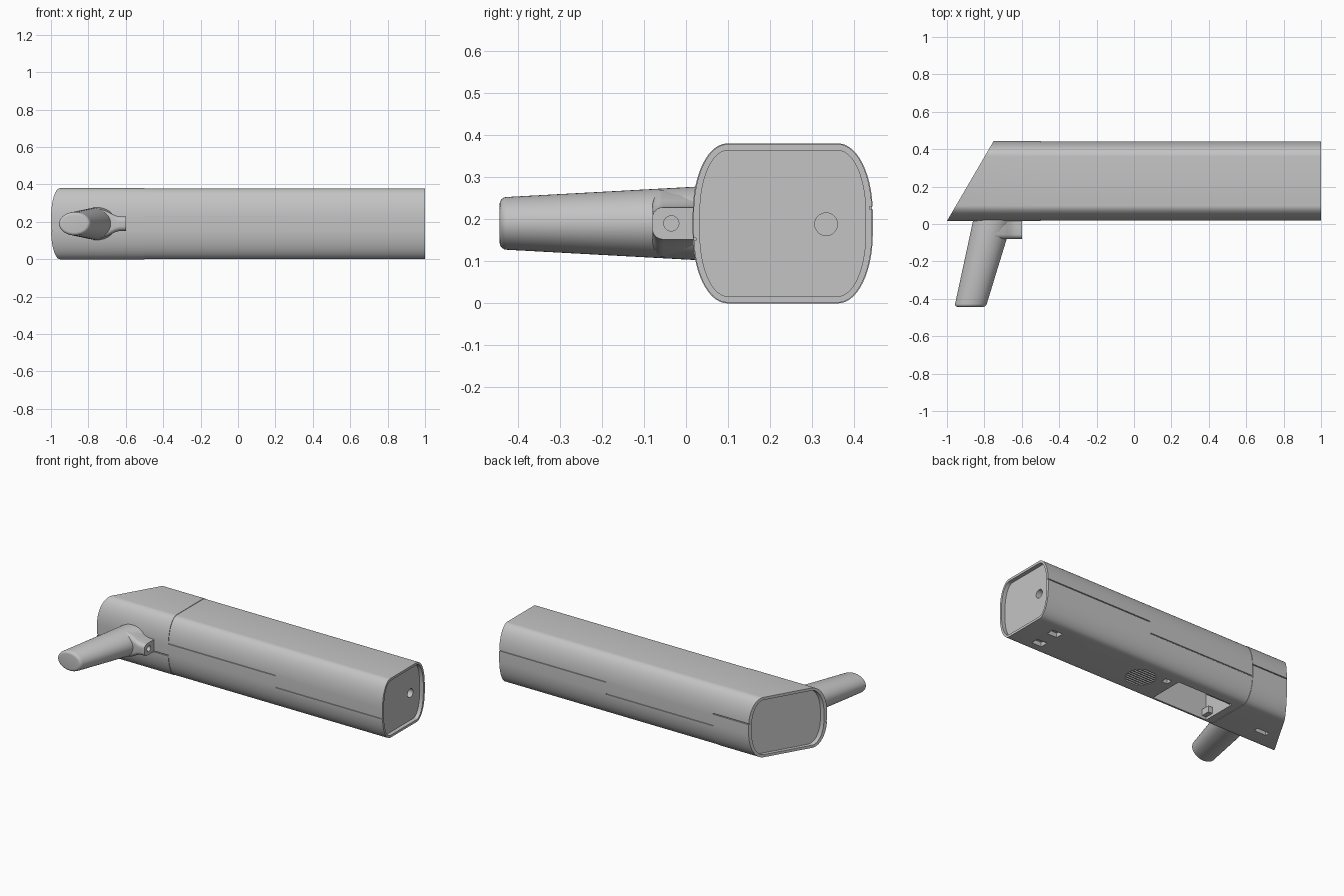
import bpy, bmesh, math
from mathutils import Vector, Matrix

cube = bpy.data.objects.get("Cube")
if cube:
    bpy.data.objects.remove(cube, do_unlink=True)

# Single grey plastic
GREY = (0.55, 0.55, 0.55, 1)
mat = bpy.data.materials.new("grey_plastic")
mat.use_nodes = True
mat.diffuse_color = GREY
mat.node_tree.nodes["Principled BSDF"].inputs["Base Color"].default_value = GREY


def finish(name, bm):
    bmesh.ops.recalc_face_normals(bm, faces=bm.faces)
    mesh = bpy.data.meshes.new(name)
    bm.to_mesh(mesh)
    bm.free()
    obj = bpy.data.objects.new(name, mesh)
    bpy.context.collection.objects.link(obj)
    mesh.materials.append(mat)
    return obj


def loft(name, rings):
    """Skin a list of equal-length rings and close both ends."""
    bm = bmesh.new()
    rows = [[bm.verts.new(p) for p in ring] for ring in rings]
    n = len(rows[0])
    for a, b in zip(rows, rows[1:]):
        for i in range(n):
            j = (i + 1) % n
            bm.faces.new((a[i], a[j], b[j], b[i]))
    bm.faces.new(rows[0])
    bm.faces.new(rows[-1])
    return finish(name, bm)


def section(x_at, y0, y1, z0, z1, ry, rz, seg=14):
    """Rectangle in y-z with elliptical corners; x_at gives x for each y."""
    pts = []
    corners = ((y1 - ry, z1 - rz), (y0 + ry, z1 - rz), (y0 + ry, z0 + rz), (y1 - ry, z0 + rz))
    for k, (cy, cz) in enumerate(corners):
        for i in range(seg + 1):
            a = math.pi / 2 * (k + i / seg)
            y = cy + ry * math.cos(a)
            pts.append(Vector((x_at(y), y, cz + rz * math.sin(a))))
    return pts


def body_ring(x_at, inset):
    return section(x_at, 0.016 + inset, 0.444 - inset, inset, 0.38 - inset,
                   0.082 - inset, 0.165 - inset)


def add_box(bm, x0, x1, y0, y1, z0, z1):
    centre = Vector((x0 + x1, y0 + y1, z0 + z1)) / 2
    bmesh.ops.create_cube(bm, size=1, matrix=Matrix.Translation(centre)
                          @ Matrix.Diagonal((x1 - x0, y1 - y0, z1 - z0, 1)))


def add_bore(bm, x0, x1, y, z, r):
    bmesh.ops.create_cone(bm, cap_ends=True, segments=32, radius1=r, radius2=r, depth=x1 - x0,
                          matrix=Matrix.Translation(((x0 + x1) / 2, y, z))
                          @ Matrix.Rotation(math.pi / 2, 4, 'Y'))


def cut(target, bm):
    cutter = finish("cutter", bm)
    cutter.hide_render = True
    mod = target.modifiers.new("cut", 'BOOLEAN')
    mod.operation = 'DIFFERENCE'
    mod.solver = 'EXACT'
    mod.object = cutter
    bpy.context.view_layer.objects.active = target
    bpy.ops.object.modifier_apply(modifier=mod.name)
    bpy.data.objects.remove(cutter, do_unlink=True)


def smooth(obj):
    bpy.ops.object.select_all(action='DESELECT')
    obj.select_set(True)
    bpy.context.view_layer.objects.active = obj
    bpy.ops.object.shade_smooth_by_angle(angle=math.radians(30))


JOINT, SEAM_END, WALL = -0.5, 0.25, 0.017
LOW, HIGH = 0.152, 0.227


def at(x):
    return lambda y: x


def slant(shift=0):
    return lambda y: -1 + (y - 0.016) * 0.584 + shift


# Long casing with a recessed end panel
body = loft("main_casing", [
    body_ring(at(JOINT + 0.001), 0.002), body_ring(at(1), 0.002),
    body_ring(at(1), WALL), body_ring(at(0.975), WALL)])

# Slanted end casing, slightly fuller, with its own recessed panel
cap = loft("slanted_end_casing", [
    body_ring(at(JOINT), 0), body_ring(slant(), 0),
    body_ring(slant(), WALL), body_ring(slant(0.025), WALL)])


def add_seam(bm, x0, x1, front_z, back_z):
    for y, z in ((0.016, front_z), (0.444, back_z)):
        add_box(bm, x0, x1, y - 0.008, y + 0.008, z - 0.003, z + 0.003)


# Staggered side seams
bm = bmesh.new()
add_seam(bm, JOINT, SEAM_END, HIGH, LOW)
add_seam(bm, SEAM_END + 0.002, 1.05, LOW, HIGH)
# Socket in the end panel
add_bore(bm, 0.93, 0.99, 0.333, 0.188, 0.027)
# Underside mounting slots and small latch slot
for y in (0.155, 0.29):
    add_box(bm, 0.79, 0.86, y - 0.025, y + 0.025, -0.02, 0.03)
add_box(bm, -0.02, 0.02, 0.265, 0.305, -0.02, 0.03)
# Battery bay
add_box(bm, -0.45, -0.06, 0.095, 0.32, -0.02, 0.2)
# Round speaker grille made of parallel slots
for i in range(-4, 5):
    dy = i * 0.019
    half = math.sqrt(0.088 ** 2 - dy ** 2)
    add_box(bm, 0.14 - half, 0.14 + half, 0.225 + dy - 0.006, 0.225 + dy + 0.006, -0.02, 0.02)
cut(body, bm)

# Seam and slot of the slanted end
bm = bmesh.new()
add_seam(bm, -1.05, JOINT + 0.02, LOW, HIGH)
add_box(bm, -0.815, -0.73, 0.18, 0.21, -0.02, 0.03)
cut(cap, bm)

# Rails inside the battery bay
bm = bmesh.new()
add_box(bm, -0.45, -0.28, 0.3, 0.322, 0.012, 0.03)
add_box(bm, -0.452, -0.42, 0.093, 0.15, 0.02, 0.06)
finish("battery_bay_rails", bm)


# Leaning tapered handle with a rounded tip
def handle_ring(y, shrink=0):
    t = (0.02 - y) / 0.44
    cx, rx, rz = -0.755 - 0.115 * t, 0.105 - 0.02 * t - shrink, 0.087 - 0.024 * t - shrink
    return [Vector((cx + rx * math.cos(a), y, 0.19 + rz * math.sin(a)))
            for a in (math.tau * i / 48 for i in range(48))]


TIP, R = -0.443, 0.016
rings = [handle_ring(0.05), handle_ring(TIP + R)]
for i in range(1, 6):
    a = math.pi / 2 * i / 5
    rings.append(handle_ring(TIP + R - R * math.sin(a), R * (1 - math.cos(a))))
handle = loft("handle", rings)

# Trigger lug flaring into the handle
lug = loft("trigger_lug", [
    section(at(x), -0.08, 0.04, 0.19 - h, 0.19 + h, 0.025, 0.025, 6)
    for x, h in ((-0.6, 0.038), (-0.635, 0.039), (-0.655, 0.044), (-0.675, 0.054),
                 (-0.70, 0.067), (-0.74, 0.079))])
bm = bmesh.new()
add_bore(bm, -0.64, -0.58, -0.035, 0.19, 0.018)
cut(lug, bm)

for obj in (body, cap, handle, lug):
    smooth(obj)
